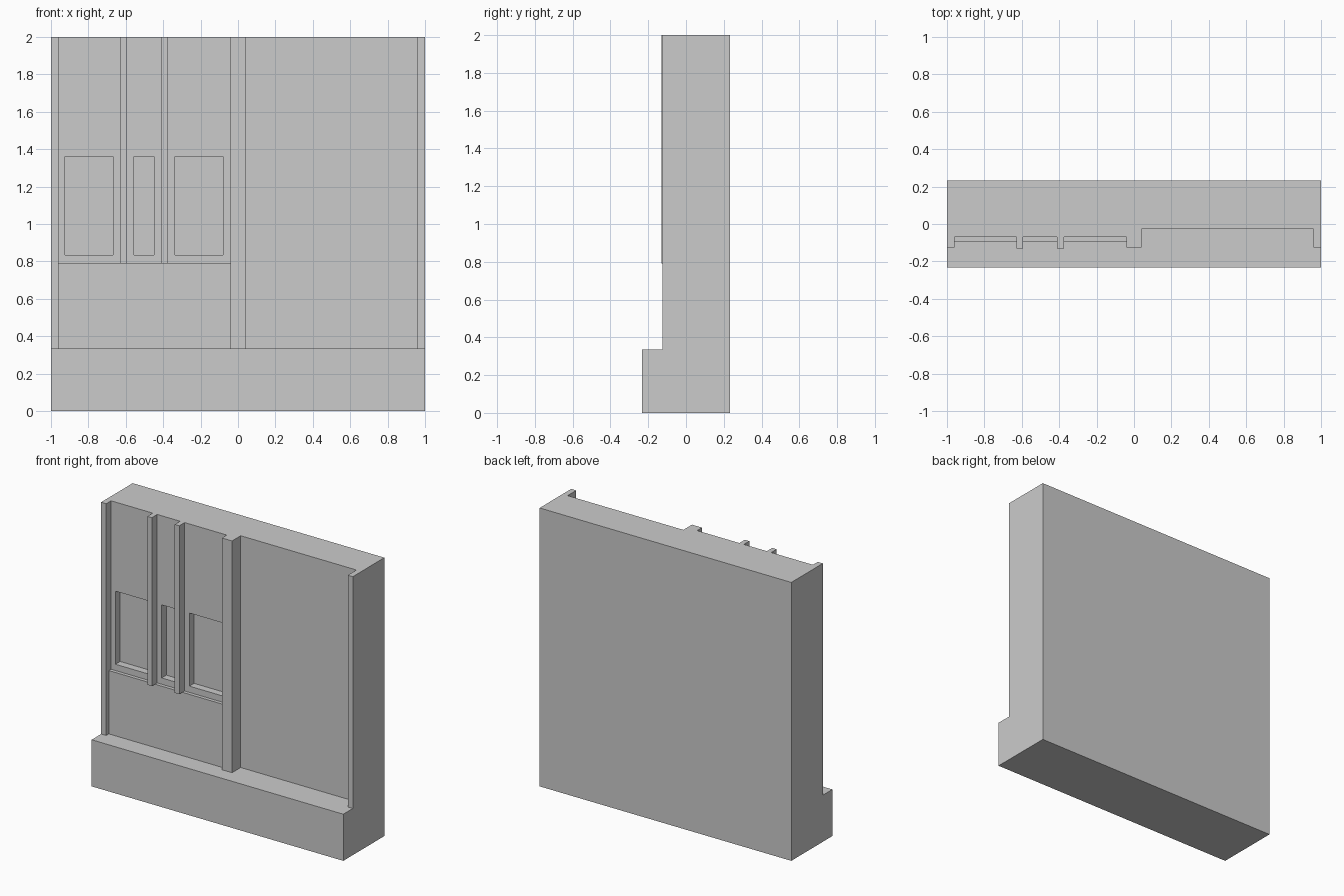
import bpy, bmesh

if "Cube" in bpy.data.objects:
    bpy.data.objects.remove(bpy.data.objects["Cube"])


def box(name, x0, x1, y0, y1, z0, z1):
    bm = bmesh.new()
    bmesh.ops.create_cube(bm, size=1)
    for v in bm.verts:
        v.co = (x1 if v.co.x > 0 else x0,
                y1 if v.co.y > 0 else y0,
                z1 if v.co.z > 0 else z0)
    return to_object(name, bm)


def to_object(name, bm):
    bmesh.ops.recalc_face_normals(bm, faces=bm.faces)
    mesh = bpy.data.meshes.new(name)
    bm.to_mesh(mesh)
    bm.free()
    obj = bpy.data.objects.new(name, mesh)
    bpy.context.collection.objects.link(obj)
    return obj


def carve(target, name, *bounds):
    cutter = box(name, *bounds)
    cutter.hide_render = True
    bpy.context.view_layer.objects.active = target
    mod = target.modifiers.new(name, 'BOOLEAN')
    mod.operation = 'DIFFERENCE'
    mod.solver = 'EXACT'
    mod.object = cutter
    bpy.ops.object.modifier_apply(modifier=mod.name)
    bpy.data.objects.remove(cutter, do_unlink=True)


PLINTH, RAIL, TOP = 0.335, 0.79, 2.0
BACK, FOOT, FACE = 0.233, -0.233, -0.125
PANEL, FRAME, BAY, GLASS = -0.095, -0.07, -0.027, -0.017

# Wall with projecting plinth: side profile extruded along x
profile = [(FOOT, 0), (BACK, 0), (BACK, TOP), (FACE, TOP), (FACE, PLINTH), (FOOT, PLINTH)]
bm = bmesh.new()
face = bm.faces.new([bm.verts.new((-1, y, z)) for y, z in profile])
side = bmesh.ops.extrude_face_region(bm, geom=[face])
bmesh.ops.translate(bm, vec=(2, 0, 0),
                    verts=[g for g in side["geom"] if isinstance(g, bmesh.types.BMVert)])
wall = to_object("wall", bm)

# Bays between the pilasters
carve(wall, "plain_bay", 0.04, 0.96, -0.4, BAY, PLINTH, TOP + 0.1)
carve(wall, "lower_panel", -0.96, -0.04, -0.4, PANEL, PLINTH, RAIL + 0.05)
carve(wall, "window_bay", -0.96, -0.04, -0.4, FRAME, RAIL, TOP + 0.1)

# Recessed windows
for x0, x1 in [(-0.925, -0.668), (-0.557, -0.449), (-0.337, -0.08)]:
    carve(wall, "window", x0, x1, -0.4, GLASS, 0.835, 1.36)

# Slim mullions standing proud of the pilasters
for x in (-0.611, -0.393):
    box("mullion", x - 0.018, x + 0.018, -0.131, FRAME, RAIL, TOP)
